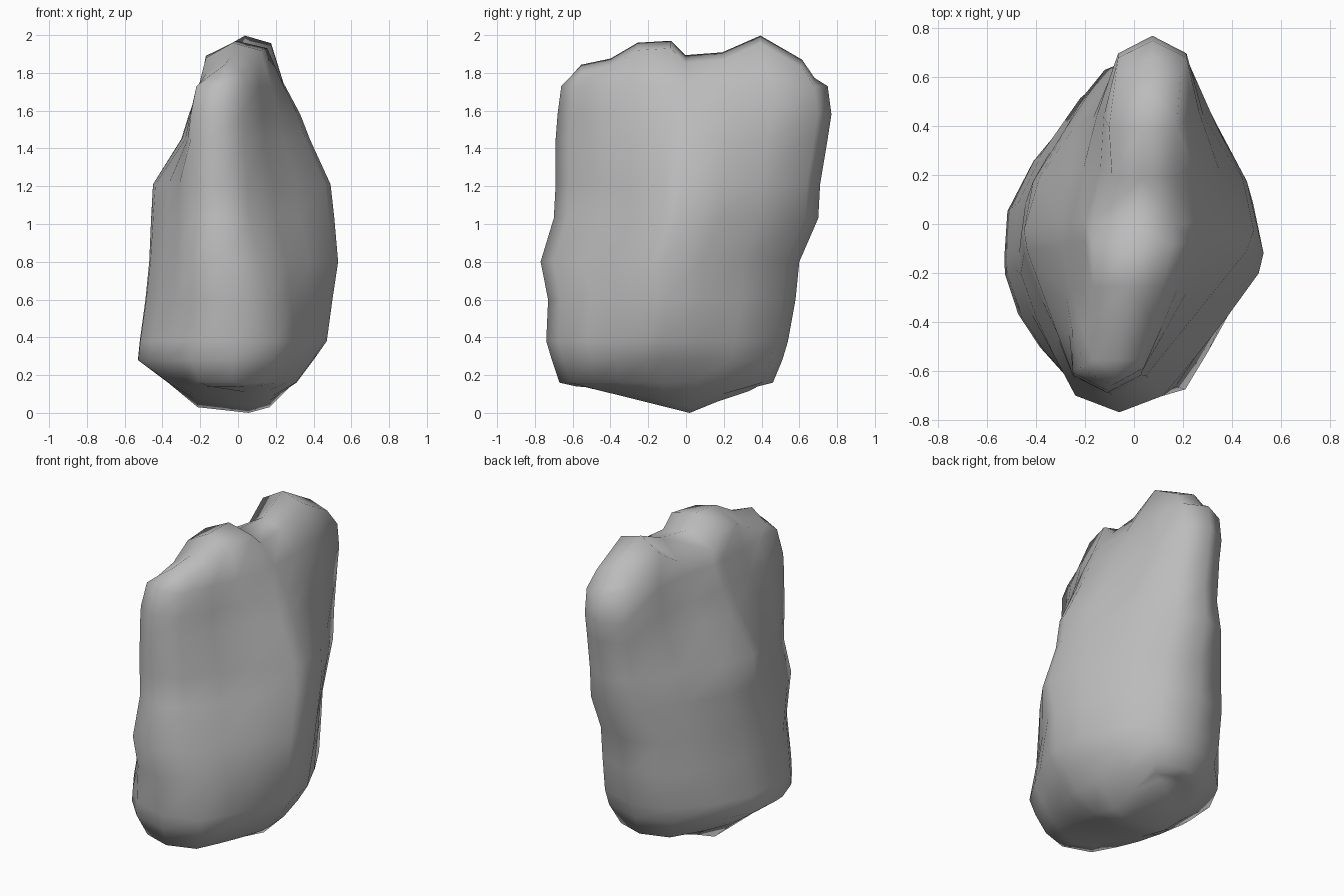
import bpy
import bmesh

cube = bpy.data.objects.get("Cube")
if cube:
    bpy.data.objects.remove(cube, do_unlink=True)

# Stations along the depth, from front tip to back tip
FLAT, BLUNT = .12, .9
STATIONS = [-1, -BLUNT, -.66, -.44, -.17, -.05, .25, .56, BLUNT, 1]
LAST = len(STATIONS) - 1
GROOVE = 6

# Body: height, (right x, left x), (front y, back y),
# (front tip x, half width), (back tip x, half width), (right, left bulge)
RINGS = [
    (.16, (-.37, .31), (-.67, .46), (-.03, .17), (0, .17), (1.5, 1.3)),
    (.28, (-.53, .40), (-.71, .51), (-.03, .22), (0, .22), (1.8, 1.3)),
    (.38, (-.52, .47), (-.74, .54), (-.01, .22), (0, .23), (1.7, 1.2)),
    (.60, (-.49, .50), (-.73, .58), (-.03, .20), (0, .22), (1.5, 1.1)),
    (.80, (-.47, .53), (-.77, .60), (-.06, .18), (.01, .21), (1.3, 1.1)),
    (1.03, (-.46, .51), (-.70, .70), (-.09, .15), (.05, .17), (1.1, 1)),
    (1.21, (-.45, .49), (-.69, .71), (-.10, .15), (.07, .15), (1, 1)),
    (1.45, (-.30, .38), (-.69, .75), (-.11, .14), (.075, .14), (1, 1)),
    (1.58, (-.26, .33), (-.68, .77), (-.11, .14), (.075, .14), (1, 1.1)),
    (1.73, (-.20, .25), (-.66, .75), (-.09, .13), (.075, .14), (1, 1.2)),
]
UNDER_RING = ((-.22, .17), (-.58, .38), (-.03, .12), (0, .12), (1.5, 1.5))
RIM_RING = ((-.17, .16), (-.62, .68), (-.07, .1), (.07, .12), (1, 1.2))

# Crest and underside heights along y
CREST = [(-.66, 1.76), (-.57, 1.84), (-.38, 1.88), (-.24, 1.97), (-.07, 1.97),
         (.01, 1.88), (.2, 1.91), (.4, 2), (.58, 1.9), (.73, 1.77)]
UNDERSIDE = [(-.67, .17), (-.3, .08), (.02, 0), (.24, .09), (.46, .15)]


def sample(profile, y):
    if y <= profile[0][0]:
        return profile[0][1]
    for (a, h), (b, k) in zip(profile, profile[1:]):
        if y <= b:
            return h + (k - h) * (y - a) / (b - a)
    return profile[-1][1]


def make_ring(bm, sides, ends, front, back, bulges, height):
    """Closed lozenge with blunt ends: up the left side, back down the right."""
    y0, y1 = ends

    def point(v, side):
        y = (y0 + y1) / 2 + v * (y1 - y0) / 2
        tip_x, tip_half = front if v < 0 else back
        if abs(v) == 1:
            x = tip_x
        else:
            widest, bulge = sides[side], bulges[side]
            corner = tip_x + (tip_half if side else -tip_half)
            t = max(0, abs(v) - FLAT) / (BLUNT - FLAT)
            x = widest + (corner - widest) * t ** bulge
        return bm.verts.new((x, y, height(y, side)))
    left = [point(v, 1) for v in STATIONS]
    right = [point(v, 0) for v in STATIONS[1:-1]]
    return left + right[::-1]


def bridge(bm, low, high):
    n = len(low)
    for i in range(n):
        j = (i + 1) % n
        bm.faces.new((low[i], low[j], high[j], high[i]))


def cap(bm, ring, shift, profile):
    """Close a ring with a central spine that follows the profile."""
    n = len(ring)
    spine = [ring[0]]
    for i in range(1, LAST):
        a, b = ring[i].co, ring[-i].co
        spine.append(bm.verts.new(((a.x + b.x) / 2 + shift, a.y, sample(profile, a.y))))
    spine.append(ring[LAST])
    for i in range(LAST):
        for a, b in ((ring[i], ring[i + 1]), (ring[-i % n], ring[n - i - 1])):
            corners = list(dict.fromkeys((a, b, spine[i + 1], spine[i])))
            bm.faces.new(corners)


def under_height(y, side):
    return min(.14, sample(UNDERSIDE, y) + .03)


def rim_height(y, side):
    return max(1.77, sample(CREST, y) - (.04 if side else .08))


bm = bmesh.new()
# Rounded underside, body and crest rim
loops = [make_ring(bm, *UNDER_RING, under_height)]
for z, *outline in RINGS:
    loops.append(make_ring(bm, *outline, lambda y, side: z))
loops.append(make_ring(bm, *RIM_RING, rim_height))

# Groove down the right side, between the two humps
for loop, depth in zip(loops[-3:], (.02, .04, .06)):
    loop[-GROOVE].co.x += depth
loops[-1][-GROOVE].co.z -= .04

for low, high in zip(loops, loops[1:]):
    bridge(bm, low, high)
cap(bm, loops[0], .08, UNDERSIDE)
cap(bm, loops[-1], 0, CREST)
bmesh.ops.recalc_face_normals(bm, faces=bm.faces)

mesh = bpy.data.meshes.new("boulder")
bm.to_mesh(mesh)
bm.free()
boulder = bpy.data.objects.new("boulder", mesh)
bpy.context.collection.objects.link(boulder)

# Plain stone colour
stone = bpy.data.materials.new("stone_grey")
stone.use_nodes = True
colour = (.5, .5, .5, 1)
stone.diffuse_color = colour
stone.node_tree.nodes["Principled BSDF"].inputs["Base Color"].default_value = colour
mesh.materials.append(stone)

bpy.ops.object.select_all(action='DESELECT')
boulder.select_set(True)
bpy.context.view_layer.objects.active = boulder
bpy.ops.object.shade_smooth()
